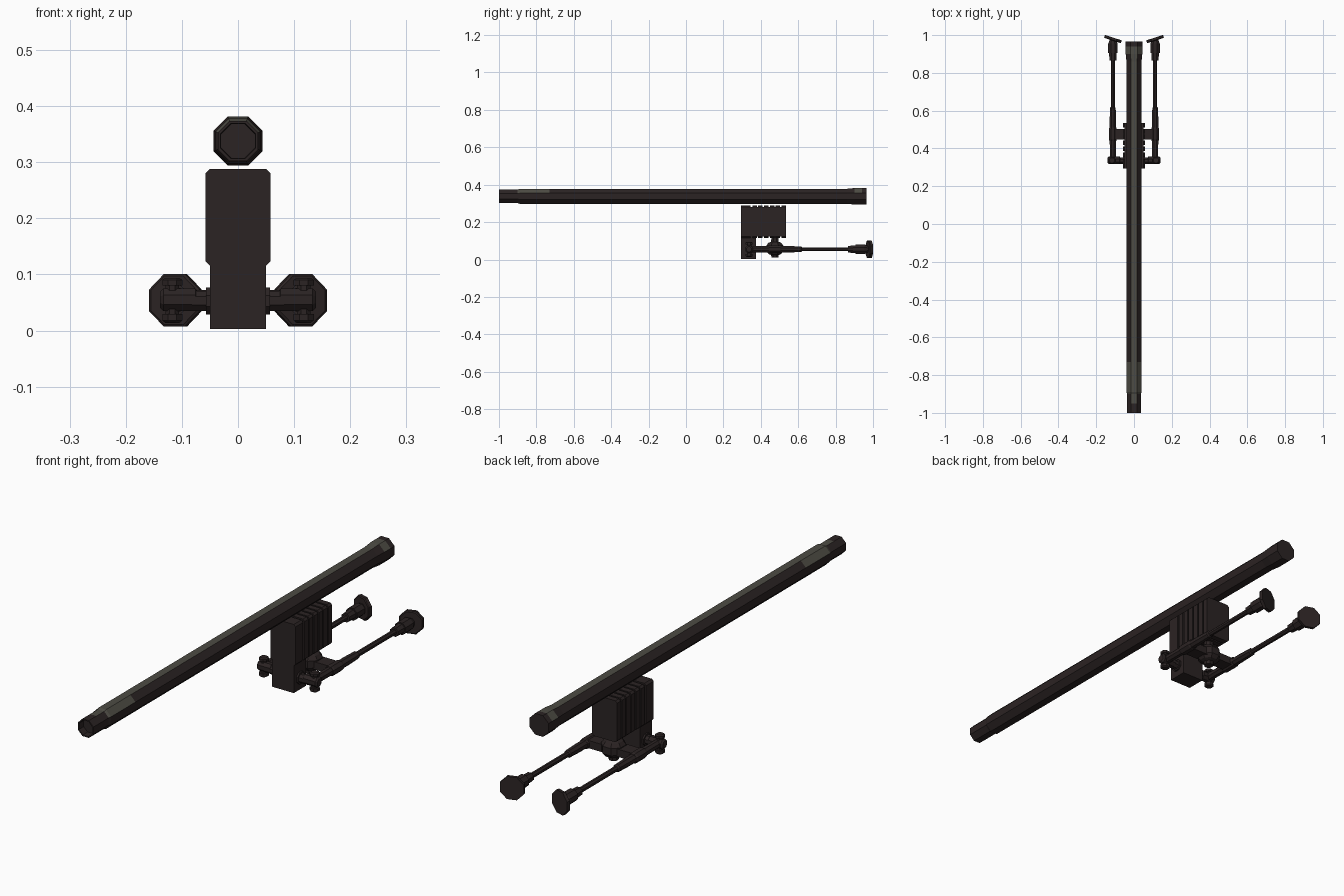
import bpy, bmesh, math
from mathutils import Vector, Matrix

if "Cube" in bpy.data.objects:
    bpy.data.objects.remove(bpy.data.objects["Cube"])

def mat(name, c):
    m = bpy.data.materials.new(name)
    m.diffuse_color = (*c, 1)
    m.use_nodes = True
    m.node_tree.nodes["Principled BSDF"].inputs["Base Color"].default_value = m.diffuse_color
    return m

DARK = mat("dark_brown_metal", (0.024, 0.017, 0.017))
GREY = mat("worn_grey_metal", (0.075, 0.072, 0.058))

def finish(name, bm):
    bmesh.ops.recalc_face_normals(bm, faces=bm.faces)
    me = bpy.data.meshes.new(name)
    bm.to_mesh(me)
    bm.free()
    me.materials.append(DARK)
    me.materials.append(GREY)
    ob = bpy.data.objects.new(name, me)
    bpy.context.collection.objects.link(ob)
    return ob

def turned(name, stations, centre, axis='Y', sides=8, squash=1.0):
    """Faceted turned part: stations are (distance along axis, half width across flats)."""
    bm = bmesh.new()
    rings = []
    c = Vector(centre)
    for d, a in stations:
        r = a / math.cos(math.pi / sides)
        ring = []
        for i in range(sides):
            t = math.tau * (i + 0.5) / sides
            u, v = r * math.cos(t), r * math.sin(t) * squash
            p = {'Y': (u, d, v), 'X': (d, u, v), 'Z': (u, v, d)}[axis]
            ring.append(bm.verts.new(c + Vector(p)))
        rings.append(ring)
    for a, b in zip(rings, rings[1:]):
        for i in range(sides):
            j = (i + 1) % sides
            bm.faces.new((a[i], a[j], b[j], b[i]))
    bm.faces.new(rings[0])
    bm.faces.new(rings[-1])
    return finish(name, bm)

def box(name, lo, hi, bevel=0.0):
    bm = bmesh.new()
    lo, hi = Vector(lo), Vector(hi)
    bmesh.ops.create_cube(bm, size=1, matrix=Matrix.Translation((lo + hi) / 2)
                          @ Matrix.Diagonal((*(hi - lo), 1)))
    if bevel:
        # chamfer only the edges running front to back
        es = [e for e in bm.edges if abs(e.verts[0].co.y - e.verts[1].co.y) > 1e-5]
        bmesh.ops.bevel(bm, geom=es, offset=bevel, segments=1, affect='EDGES')
    return finish(name, bm)

# long octagonal tube with stepped tip and flared rear collar
tube = turned("long_tube", [(-0.97, 0.030), (-1.0, 0.031), (-1.0, 0.036), (-0.95, 0.036),
                            (-0.90, 0.036), (-0.89, 0.040), (-0.73, 0.040), (0.86, 0.040),
                            (0.90, 0.044), (0.94, 0.044), (0.965, 0.044)], (0, 0, 0.338))
for f in tube.data.polygons:
    y, nz = f.center.y, f.normal.z
    strip = nz > 0.9 and -0.95 < y < 0.95
    patch = nz > 0.5 and (-0.9 < y < -0.73 or 0.9 < y < 0.94)
    f.material_index = 1 if strip or patch else 0

# mounting block: post, core and ribs
box("mount_post", (-0.05, 0.295, 0.003), (0.05, 0.375, 0.20))
box("mount_core", (-0.051, 0.30, 0.122), (0.051, 0.53, 0.282))
box("mount_front_plate", (-0.058, 0.295, 0.116), (0.058, 0.345, 0.288), 0.008)
for i in range(6):
    y = 0.355 + i * 0.0312
    box(f"mount_rib_{i + 1}", (-0.058, y, 0.116), (0.058, y + 0.024, 0.288), 0.008)

# knob under the block and crossbar that holds the folded legs
turned("clamp_knob", [(0.01, 0.018), (0.024, 0.02), (0.03, 0.034), (0.045, 0.045),
                      (0.075, 0.045), (0.09, 0.034), (0.095, 0.02), (0.125, 0.018)],
       (0, 0.475, 0), 'Z')
box("leg_crossbar", (-0.1, 0.447, 0.04), (0.1, 0.503, 0.072))

# folding legs, one each side
for side, s in (("left", -1), ("right", 1)):
    x, z = s * 0.112, 0.055
    turned(f"{side}_pivot_axle", [(s * 0.045, 0.024), (s * 0.057, 0.024), (s * 0.057, 0.018),
                                  (s * 0.082, 0.018)], (0, 0.335, z - 0.002), 'X')
    turned(f"{side}_hinge_barrel", [(s * 0.07, 0.012), (s * 0.076, 0.02), (s * 0.133, 0.02),
                                    (s * 0.139, 0.014)], (0, 0.337, z), 'X')
    turned(f"{side}_hinge_pin", [(0.014, 0.013), (0.018, 0.018), (0.03, 0.018), (0.03, 0.012),
                                 (0.08, 0.012), (0.08, 0.018), (0.09, 0.018), (0.094, 0.013)],
           (s * 0.117, 0.337, 0), 'Z')
    turned(f"{side}_leg", [(0.34, 0.016), (0.55, 0.017), (0.615, 0.015), (0.62, 0.0105),
                           (0.865, 0.0105), (0.865, 0.018), (0.905, 0.02), (0.905, 0.025),
                           (0.955, 0.025), (0.968, 0.019), (0.978, 0.016)], (x, 0, z))
    turned(f"{side}_leg_clip", [(0.44, 0.018), (0.448, 0.021), (0.502, 0.021), (0.51, 0.018)],
           (x, 0, z))
    # angled octagonal foot pad
    pad = turned(f"{side}_foot_pad", [(-0.008, 0.043), (-0.005, 0.047), (0.008, 0.047)],
                 (0, 0, 0))
    pad.data.transform(Matrix.Translation((x, 0.979, z - 0.001))
                       @ Matrix.Rotation(s * math.radians(18), 4, 'Z'))
